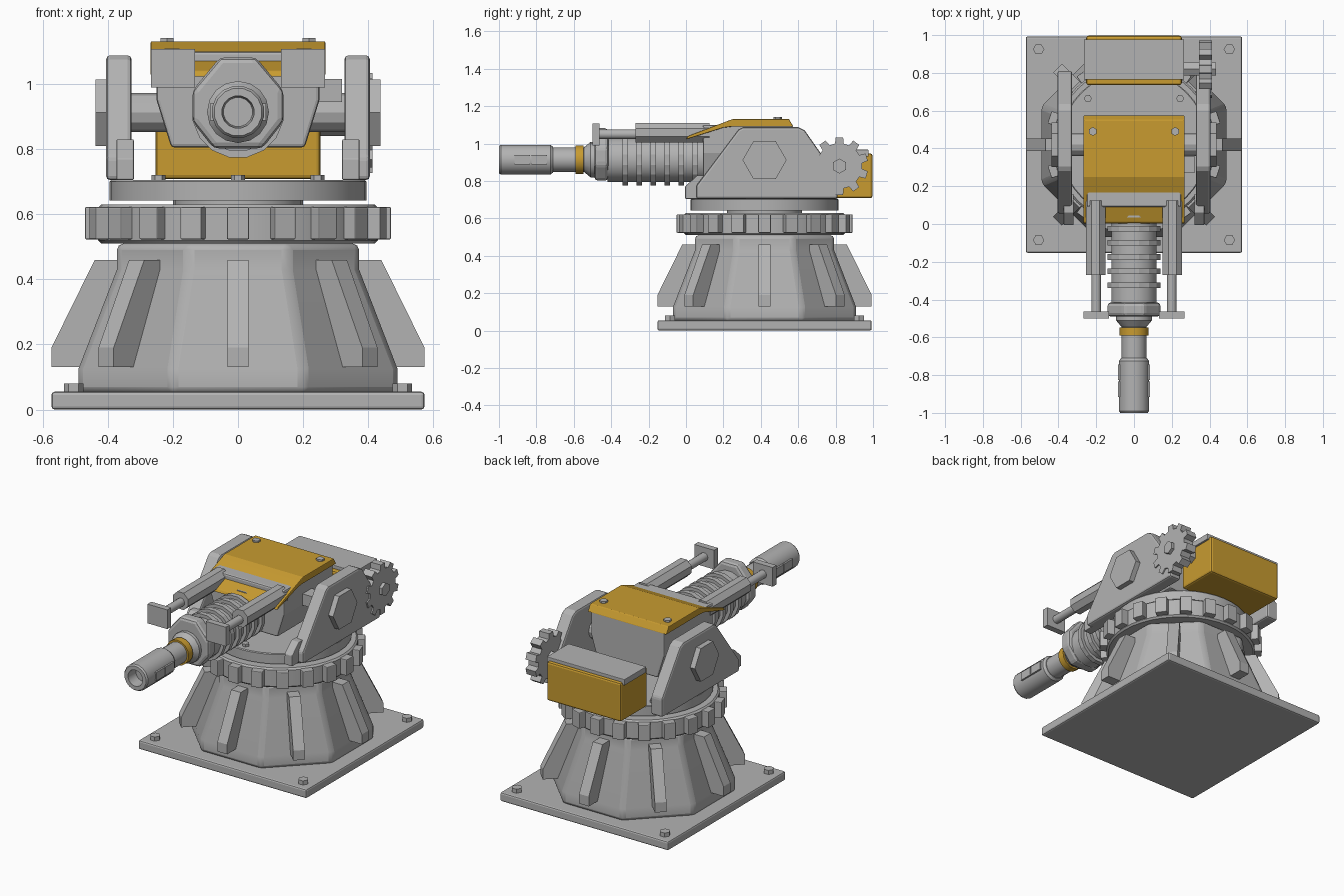
import bpy, bmesh, math
from mathutils import Vector

if "Cube" in bpy.data.objects:
    bpy.data.objects.remove(bpy.data.objects["Cube"])

CY = 0.42      # turntable axis (y)
BZ = 0.914     # barrel axis (z)


def material(name, rgb):
    m = bpy.data.materials.new(name)
    m.diffuse_color = (*rgb, 1)
    m.use_nodes = True
    m.node_tree.nodes["Principled BSDF"].inputs["Base Color"].default_value = m.diffuse_color
    return m


GREY = material("grey metal", (0.45, 0.45, 0.45))
YELLOW = material("yellow paint", (0.58, 0.33, 0.03))


def finish(bm, name, mat, bevel=0, smooth=None):
    bmesh.ops.recalc_face_normals(bm, faces=bm.faces)
    me = bpy.data.meshes.new(name)
    bm.to_mesh(me)
    bm.free()
    me.materials.append(mat)
    ob = bpy.data.objects.new(name, me)
    bpy.context.collection.objects.link(ob)
    if bevel:
        mod = ob.modifiers.new("bevel", "BEVEL")
        mod.width, mod.segments, mod.limit_method = bevel, 2, "ANGLE"
    if smooth:
        bpy.context.view_layer.objects.active = ob
        ob.select_set(True)
        bpy.ops.object.shade_smooth_by_angle(angle=math.radians(smooth))
        ob.select_set(False)
    return ob


def place(axis, u, v, w):
    """Profile point (u, v) at distance w along the axis."""
    return {"x": (w, u, v), "y": (u, w, v), "z": (u, v, w)}[axis]


def prism(name, pts, axis, a, b, mat=GREY, bevel=0, smooth=None):
    bm = bmesh.new()
    lo, hi = ([bm.verts.new(place(axis, u, v, w)) for u, v in pts] for w in (a, b))
    bm.faces.new(lo)
    bm.faces.new(hi)
    for i in range(len(pts)):
        j = (i + 1) % len(pts)
        bm.faces.new((lo[i], lo[j], hi[j], hi[i]))
    return finish(bm, name, mat, bevel, smooth)


def box(name, x, y, z, mat=GREY, bevel=0):
    pts = [(x[0], y[0]), (x[1], y[0]), (x[1], y[1]), (x[0], y[1])]
    return prism(name, pts, "z", z[0], z[1], mat, bevel)


def ngon(u, v, r, n, turn=0.0):
    return [(u + r * math.cos(turn + math.tau * i / n),
             v + r * math.sin(turn + math.tau * i / n)) for i in range(n)]


def lathe(name, profile, n, axis, u, v, mat=GREY, turn=0.0, bevel=0, smooth=None):
    """Stack of n-sided rings from (radius, height) points, capped at both ends."""
    bm = bmesh.new()
    rings = [[bm.verts.new(place(axis, p, q, h)) for p, q in ngon(u, v, r, n, turn)]
             for r, h in profile]
    bm.faces.new(rings[0])
    bm.faces.new(rings[-1])
    for lo, hi in zip(rings, rings[1:]):
        for i in range(n):
            j = (i + 1) % n
            bm.faces.new((lo[i], lo[j], hi[j], hi[i]))
    return finish(bm, name, mat, bevel, smooth)


def spin(ob, angle):
    """Turn an object about the turntable axis."""
    ob.rotation_euler.z = angle
    c, s = math.cos(angle), math.sin(angle)
    ob.location = (s * CY, CY - c * CY, 0)


def mirrored(pts):
    return pts + [(-u, v) for u, v in reversed(pts)]


# Base plate with corner bolts
box("base_plate", (-.573, .573), (CY - .573, CY + .573), (0, .055), bevel=.01)
for sx in (-1, 1):
    for sy in (-1, 1):
        prism("base_bolt", ngon(sx * .505, CY + sy * .505, .03, 6), "z", .05, .08)

# Eight-sided pedestal with buttress ribs
k = 1 / math.cos(math.pi / 8)
lathe("pedestal", [(.49 * k, .05), (.49 * k, .125), (.372 * k, .43), (.372 * k, .51)],
      8, "z", 0, CY, turn=math.pi / 8, bevel=.02, smooth=30)
rib = [(CY + r, z) for r, z in
       [(.36, .13), (.573, .13), (.573, .19), (.44, .46), (.34, .46)]]
for i in range(8):
    spin(prism("buttress", rib, "x", -.033, .033), i * math.pi / 4)

# Toothed ring and turntable
lathe("ring_gear", [(.42, .51), (.43, .52), (.43, .62), (.42, .63)], 40, "z", 0, CY, smooth=30)
for i in range(20):
    spin(box("ring_tooth", (-.034, .034), (CY + .41, CY + .47), (.523, .622), bevel=.004),
         i * math.pi / 10)
lathe("turntable", [(.395, .642), (.395, .7), (.39, .705)], 40, "z", 0, CY, smooth=30)
lathe("turntable_pivot", [(.2, .6), (.2, .66)], 24, "z", 0, CY, smooth=30)
for i in range(8):
    a = i * math.pi / 4
    prism("turntable_bolt", ngon(.345 * math.cos(a), CY + .345 * math.sin(a), .021, 6),
          "z", .7, .721)

# Yoke plates with feet and hexagonal trunnion caps
yoke = [(.055, .705), (.055, .775), (.28, 1.075), (.305, 1.088), (.6, 1.088),
        (.635, 1.07), (.81, .82), (.81, .705)]
foot = [(-.005, .705), (-.005, .77), (.06, .83), (.16, .83), (.16, .705)]
for s in (-1, 1):
    prism("yoke_plate", yoke, "x", s * .327, s * .405, bevel=.012)
    prism("yoke_foot", foot, "x", s * .32, s * .373, bevel=.004)
    prism("trunnion_cap", ngon(CY, .912, .118, 6), "x", s * .39, s * .437)
    prism("trunnion", ngon(CY, .912, .06, 12), "x", s * .2, s * .34)

# Gun body
body = mirrored([(.205, .805), (.25, .95), (.25, 1.1)])
prism("gun_body", body, "y", .09, .57, bevel=.01)
box("drive_block", (.24, .32), (.27, .36), (.945, 1.015))

# Yellow top cover with a sloping front
cover = [(0, 1.022), (.01, 1.04), (.215, 1.118), (.25, 1.131), (.55, 1.131),
         (.575, 1.09), (.24, 1.09), (.2, 1.085)]
prism("top_cover", cover, "x", -.268, .268, YELLOW, bevel=.004)
for s in (-1, 1):
    prism("cover_bolt", ngon(s * .218, .49, .023, 6, math.pi / 6), "z", 1.12, 1.142)

# Ribbed recoil jacket
lathe("recoil_jacket", [(.122, -.42), (.122, .12)], 16, "y", 0, BZ,
      turn=math.pi / 16, smooth=30)
for i in range(6):
    y = -.325 + .075 * i
    prism("jacket_rib", ngon(0, BZ, .142, 16, math.pi / 16), "y", y - .015, y + .015)

# Collar, end plates, rods and rails
collar = mirrored([(.075, .802), (.14, .885), (.14, .98), (.055, 1.082)])
prism("collar", collar, "y", -.49, -.415, bevel=.018)
for s in (-1, 1):
    box("end_plate", (s * .132, s * .267), (-.5, -.462), (.99, 1.108))
    prism("recoil_rod", ngon(s * .2, 1.05, .026, 10), "y", -.47, -.25, smooth=40)
    prism("rail", ngon(s * .203, 1.058, .056, 8, math.pi / 8), "y", -.27, .125)

# Barrel, yellow band and hollow muzzle brake
lathe("barrel", [(.066, -.73), (.066, -.54), (.066, -.4)], 16, "y", 0, BZ, smooth=30)
lathe("barrel_neck", [(.066, -.545), (.095, -.51), (.095, -.48)], 16, "y", 0, BZ, smooth=25)
lathe("barrel_band", [(.077, -.59), (.077, -.548)], 16, "y", 0, BZ, YELLOW, smooth=30)
lathe("muzzle_brake", [(.045, -.93), (.05, -1), (.074, -1), (.081, -.99), (.081, -.725), (.07, -.71)],
      16, "y", 0, BZ, turn=math.pi / 16, smooth=30)
for s in (-1, 1):
    for y in (-.875, -.785):
        box("muzzle_port", (s * .07, s * .086), (y - .042, y + .042), (BZ - .026, BZ + .026))

# Rear ammunition box with lid
box("rear_box", (-.253, .253), (.735, .997), (.708, .947), YELLOW, bevel=.012)
box("rear_box_lid", (-.265, .265), (.765, .977), (.93, .967), bevel=.003)

# Drive gear with hexagonal hub, on the right only
teeth = []
for i in range(10):
    for off, r in ((-.19, .122), (-.13, .155), (.13, .155), (.19, .122)):
        a = math.pi / 2 + i * math.tau / 10 + off
        teeth.append((.82 + r * math.cos(a), .88 + r * math.sin(a)))
prism("drive_gear", teeth, "x", .345, .413)
prism("gear_hub", ngon(.82, .88, .04, 6, math.pi / 6), "x", .24, .433)
